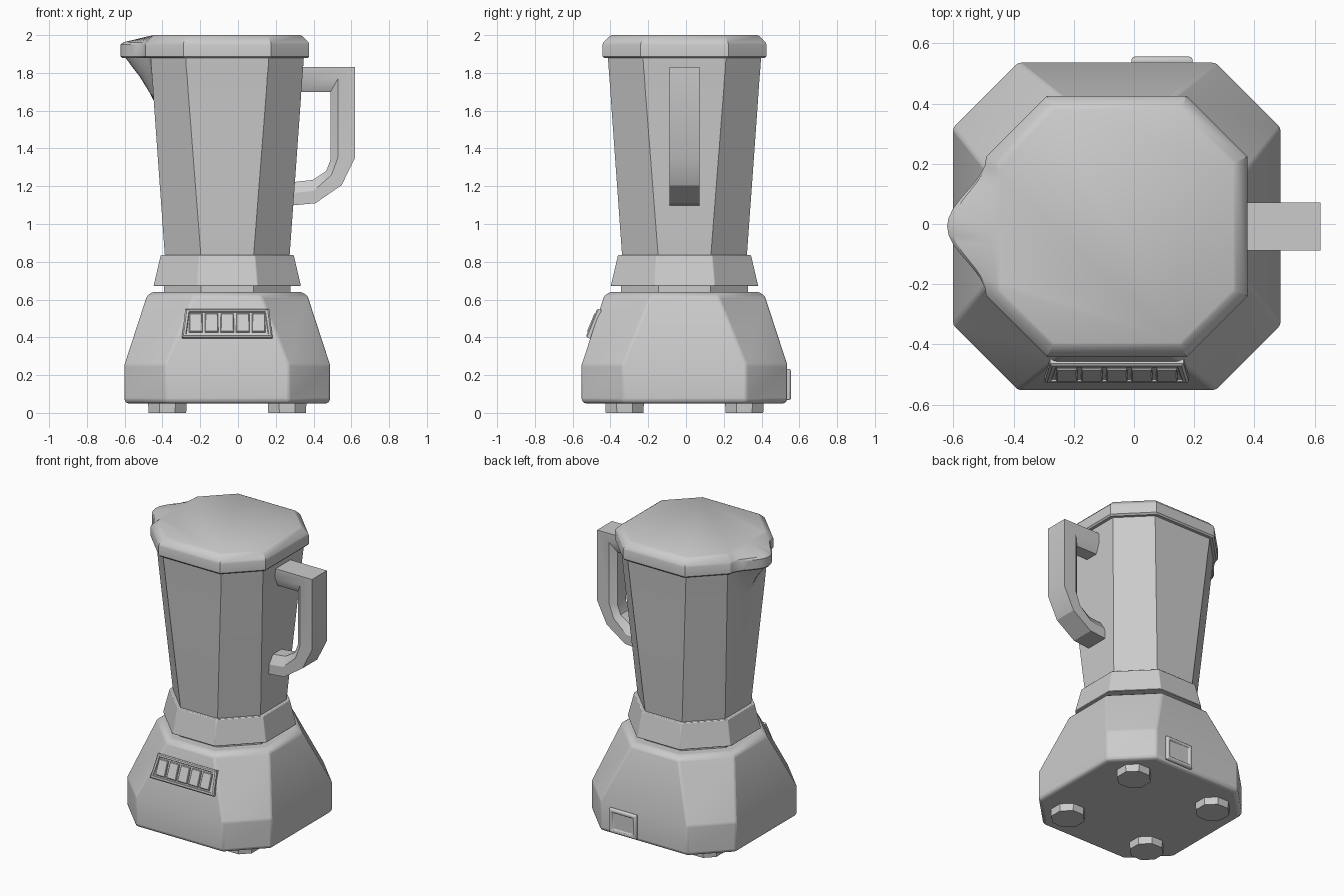
import bpy, bmesh
from math import cos, sin, pi, radians
from mathutils import Vector, Matrix

if "Cube" in bpy.data.objects:
    bpy.data.objects.remove(bpy.data.objects["Cube"])

CX, CY = -0.057, -0.008          # axis of the body


def loft(name, rings, matrix=None, bevel=0.0):
    """Skin a list of equal-length rings and cap both ends."""
    bm = bmesh.new()
    loops = [[bm.verts.new(p) for p in r] for r in rings]
    for a, b in zip(loops, loops[1:]):
        for i in range(len(a)):
            j = (i + 1) % len(a)
            bm.faces.new((a[i], a[j], b[j], b[i]))
    bm.faces.new(loops[0])
    bm.faces.new(loops[-1])
    bmesh.ops.recalc_face_normals(bm, faces=bm.faces)
    me = bpy.data.meshes.new(name)
    bm.to_mesh(me)
    bm.free()
    ob = bpy.data.objects.new(name, me)
    bpy.context.collection.objects.link(ob)
    if matrix:
        ob.matrix_world = matrix
    if bevel:
        m = ob.modifiers.new("bevel", 'BEVEL')
        m.width, m.segments, m.limit_method = bevel, 2, 'ANGLE'
        m.angle_limit = radians(25)
    bpy.context.view_layer.objects.active = ob
    ob.select_set(True)
    bpy.ops.object.shade_smooth_by_angle(angle=radians(28))
    ob.select_set(False)
    return ob


def octagon(z, a, b=None, bump=None, power=1.0, n=16):
    """Octagon of half-width a and half-flat b; bump pulls the left side into a spout."""
    b = a * 0.4142 if b is None else b
    pts = [(a, -b), (a, b), (b, a), (-b, a)]
    if bump is None:
        pts += [(-a, b), (-a, -b)]
    else:
        for i in range(n + 1):
            t = 1 - 2 * i / n
            pts.append((-a - bump * ((cos(pi * t) + 1) / 2) ** power, b * t))
    pts += [(-b, -a), (b, -a)]
    return [(CX + x, CY + y, z) for x, y in pts]


# motor base, neck and collar
loft("motor_base", [octagon(0.05, 0.53, 0.32), octagon(0.065, 0.544, 0.328),
                    octagon(0.255, 0.544, 0.328), octagon(0.62, 0.425, 0.178),
                    octagon(0.64, 0.395, 0.165)], bevel=0.01)
loft("neck", [octagon(0.62, 0.335), octagon(0.70, 0.335)])
loft("collar", [octagon(0.672, 0.39), octagon(0.835, 0.352)], bevel=0.004)

# jar with pouring spout
loft("jar", [octagon(0.80, 0.328, 0.137, 0),
             octagon(1.65, 0.389, 0.203, 0),
             octagon(1.70, 0.392, 0.207, 0.022, 2.2),
             octagon(1.78, 0.398, 0.212, 0.065, 1.8),
             octagon(1.83, 0.402, 0.217, 0.10, 1.4),
             octagon(1.89, 0.406, 0.22, 0.14, 1.2)])

# lid following the spout
loft("lid", [octagon(1.878, 0.425, 0.225, 0.13), octagon(1.888, 0.434, 0.232, 0.13),
             octagon(1.95, 0.434, 0.232, 0.13), octagon(1.962, 0.43, 0.23, 0.12),
             octagon(1.994, 0.398, 0.215, 0.02), octagon(2.0, 0.386, 0.21, 0)])

# handle: flat outer face, chamfered inner edges
outer = [(0.30, 1.83), (0.62, 1.83), (0.62, 1.35), (0.548, 1.205), (0.41, 1.11), (0.25, 1.095)]
mid = [(0.30, 1.77), (0.53, 1.77), (0.53, 1.355), (0.495, 1.26), (0.40, 1.175), (0.25, 1.16)]
inner = [(0.30, 1.70), (0.49, 1.70), (0.49, 1.34), (0.467, 1.28), (0.395, 1.233), (0.25, 1.217)]
W, w = 0.08, 0.045
loft("handle", [[(o[0], CY - W, o[1]), (o[0], CY + W, o[1]), (m[0], CY + W, m[1]),
                 (i[0], CY + w, i[1]), (i[0], CY - w, i[1]), (m[0], CY - W, m[1])]
                for o, m, i in zip(outer, mid, inner)])

# octagonal feet
for sx in (-1, 1):
    for sy in (-1, 1):
        c = Vector((CX + sx * 0.317, CY + sy * 0.317, 0))
        loft("foot", [[c + Vector((r * cos(pi / 8 + k * pi / 4), r * sin(pi / 8 + k * pi / 4), z))
                       for k in range(8)]
                      for z, r in ((0, 0.108), (0.045, 0.11), (0.07, 0.11))])


def rect(y, hb, ht, hz):
    """Upright trapezoid at depth y: half-widths at bottom and top, half-height."""
    return [(-hb, y, -hz), (hb, y, -hz), (ht, y, hz), (-ht, y, hz)]


# control panel on the sloping front, with five buttons
tilt = Matrix.Translation((CX, -0.5, 0.477)) @ Matrix.Rotation(radians(-22), 4, 'X')
loft("control_panel", [rect(0.05, 0.24, 0.222, 0.081), rect(0.006, 0.24, 0.222, 0.081),
                       rect(0, 0.232, 0.214, 0.074), rect(0, 0.22, 0.203, 0.064),
                       rect(0.007, 0.216, 0.2, 0.061)], tilt)
for k in range(-2, 3):
    loft("button", [rect(0.02, 0.036, 0.034, 0.053), rect(0.0, 0.036, 0.034, 0.053),
                    rect(-0.005, 0.032, 0.03, 0.048)],
         tilt @ Matrix.Translation((k * 0.083, 0, 0)))

# power socket on the back
loft("power_socket", [rect(y, hx, hx, hz) for y, hx, hz in
                      ((-0.04, 0.102, 0.082), (0.012, 0.102, 0.082), (0.02, 0.095, 0.075),
                       (0.02, 0.08, 0.06), (0.008, 0.075, 0.055))],
     Matrix.Translation((0.093, 0.536, 0.15)), bevel=0.004)
